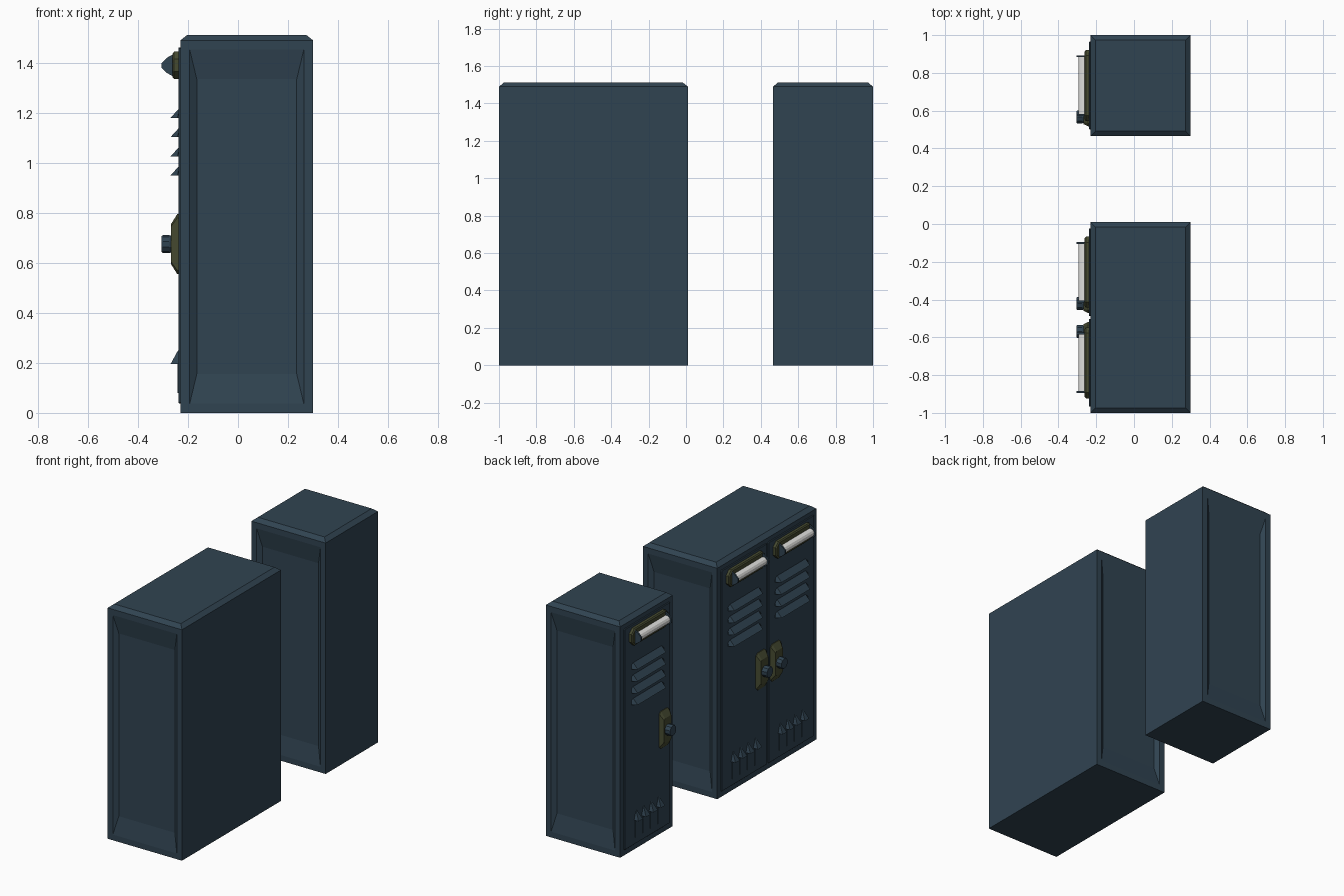
import bpy, bmesh, math

if "Cube" in bpy.data.objects:
    bpy.data.objects.remove(bpy.data.objects["Cube"])


def material(name, rgb):
    m = bpy.data.materials.new(name)
    m.diffuse_color = (*rgb, 1)
    m.use_nodes = True
    m.node_tree.nodes["Principled BSDF"].inputs["Base Color"].default_value = m.diffuse_color
    return m


STEEL = material("blue grey steel", (0.030, 0.057, 0.083))
OLIVE = material("olive metal", (0.060, 0.068, 0.030))
WHITE = material("white tube", (0.75, 0.75, 0.73))


def finish(bm, name, mat):
    bmesh.ops.recalc_face_normals(bm, faces=bm.faces)
    me = bpy.data.meshes.new(name)
    bm.to_mesh(me)
    bm.free()
    me.materials.append(mat)
    ob = bpy.data.objects.new(name, me)
    bpy.context.collection.objects.link(ob)
    return ob


def loft(bm, rings):
    """Skin equal-length rings of points and cap both ends."""
    rows = [[bm.verts.new(p) for p in r] for r in rings]
    n = len(rows[0])
    for a, b in zip(rows, rows[1:]):
        for i in range(n):
            j = (i + 1) % n
            bm.faces.new((a[i], a[j], b[j], b[i]))
    bm.faces.new(rows[0])
    bm.faces.new(rows[-1])


def part(name, mat, *lofts):
    bm = bmesh.new()
    for rings in lofts:
        loft(bm, rings)
    return finish(bm, name, mat)


def rect(x0, x1, y0, y1, z):
    return [(x0, y0, z), (x1, y0, z), (x1, y1, z), (x0, y1, z)]


def octagon(x, cy, cz, hy, hz, c):
    """Rectangle with cut corners, facing x."""
    pts = [(hy, hz - c), (hy - c, hz), (c - hy, hz), (-hy, hz - c),
           (-hy, c - hz), (c - hy, -hz), (hy - c, -hz), (hy, c - hz)]
    return [(x, cy + a, cz + b) for a, b in pts]


def circle(n, r):
    return [(r * math.cos(2 * math.pi * (i + .5) / n),
             r * math.sin(2 * math.pi * (i + .5) / n)) for i in range(n)]


# Cabinet body: chamfered top, tapered recess on both end panels
def cabinet(name, y0, y1):
    bm = bmesh.new()
    c = 0.027
    loft(bm, [rect(-.23, .30, y0, y1, 0), rect(-.23, .30, y0, y1, 1.49),
              rect(-.23 + c, .30 - c, y0 + c, y1 - c, 1.512)])
    bmesh.ops.recalc_face_normals(bm, faces=bm.faces)
    bm.normal_update()
    ends = [f for f in bm.faces if abs(f.normal.y) > 0.99]
    bmesh.ops.inset_individual(bm, faces=ends, thickness=0.052)
    bmesh.ops.inset_individual(bm, faces=ends, thickness=0.04)
    mid = (y0 + y1) / 2
    for f in ends:
        for v in f.verts:
            v.co.z += 0.09 if v.co.z < 0.7 else -0.09
            v.co.y += 0.02 if v.co.y < mid else -0.02
    finish(bm, name, STEEL)


# One door with vents, lamp and lock; s = side of the lock along y
def door(tag, cy, s):
    part(tag + "_door", STEEL,
         [octagon(-.226, cy, .75, .232, .712, .004),
          octagon(-.236, cy, .75, .232, .712, .004),
          octagon(-.238, cy, .75, .230, .710, .004)])

    # Upper louvers
    louvers = []
    for z in (.95, 1.026, 1.103, 1.18):
        louvers.append([[(-.235, cy + y, z), (-x, cy + y, z), (-.235, cy + y, z + h)]
                        for y, x, h in ((-.165, .243, .03), (-.145, .270, .038),
                                        (.145, .270, .038), (.165, .243, .03))])
    part(tag + "_louvers", STEEL, *louvers)

    # Lower hooded slots
    slots = []
    for i in range(4):
        y = cy + (i - 1.5) * .076
        slots.append([rect(-.27, -.235, y - .022, y + .022, .195),
                      rect(-.240, -.235, y - .004, y + .004, .25)])
        slots.append([rect(-.241, -.235, y - .012, y + .012, .08),
                      rect(-.241, -.235, y - .012, y + .012, .195)])
    part(tag + "_lower_vents", STEEL, *slots)

    # Lamp: back plate, two end brackets, tube
    part(tag + "_lamp_plate", OLIVE,
         [octagon(-.235, cy, 1.39, .188, .055, .03),
          octagon(-.255, cy, 1.39, .188, .055, .03),
          octagon(-.261, cy, 1.39, .180, .048, .027)])
    prof = [(-.258, 1.345), (-.258, 1.435), (-.285, 1.420),
            (-.305, 1.400), (-.305, 1.380), (-.285, 1.360)]
    part(tag + "_lamp_brackets", STEEL,
         *[[[(x, cy + e * .150, z) for x, z in prof],
            [(x, cy + e * .160, z) for x, z in prof]] for e in (-1, 1)])
    ring = circle(12, .026)
    part(tag + "_lamp_tube", WHITE,
         [[(-.270 + a, cy + y, 1.39 + b) for a, b in ring] for y in (-.152, .152)])

    # Lock plate and knob
    ky = cy + s * .166
    part(tag + "_lock_plate", OLIVE,
         [octagon(-.235, ky, .675, .050, .12, .015),
          octagon(-.243, ky, .675, .050, .12, .015),
          octagon(-.268, ky, .675, .038, .08, .010)])
    ring = circle(10, .036)
    part(tag + "_knob", STEEL,
         [[(x, ky + a * k, .675 + b * k) for a, b in ring]
          for x, k in ((-.262, .9), (-.275, 1), (-.300, 1), (-.305, .9))])


cabinet("double_cabinet", -1.0, 0.01)
cabinet("single_cabinet", 0.465, 1.0)
door("double_right", -0.735, 1)
door("double_left", -0.255, -1)
door("single", 0.733, -1)
